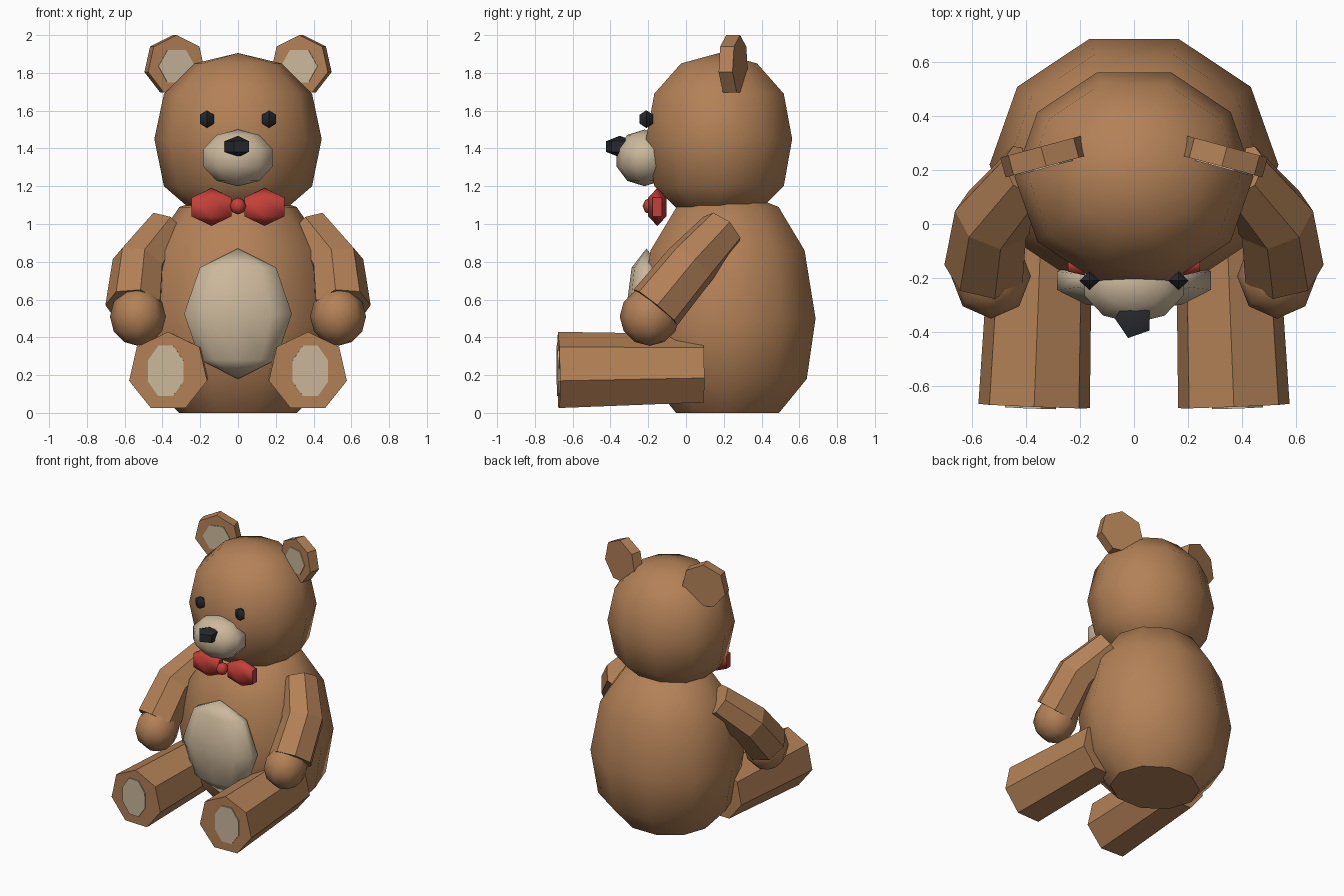
import bpy, bmesh
from math import sin, cos, pi, radians
from mathutils import Vector, Matrix

if "Cube" in bpy.data.objects:
    bpy.data.objects.remove(bpy.data.objects["Cube"])


def material(name, rgb):
    m = bpy.data.materials.new(name)
    m.diffuse_color = (*rgb, 1)
    m.use_nodes = True
    m.node_tree.nodes["Principled BSDF"].inputs["Base Color"].default_value = m.diffuse_color
    return m


FUR = material("fur", (0.45, 0.22, 0.095))
CREAM = material("cream", (0.60, 0.48, 0.33))
BLACK = material("black", (0.02, 0.022, 0.026))
RED = material("red", (0.55, 0.05, 0.04))


def finish(name, bm, mat, smooth_angle):
    """Turn a bmesh into an object; faces meeting below smooth_angle are smooth."""
    bmesh.ops.recalc_face_normals(bm, faces=bm.faces)
    for f in bm.faces:
        f.smooth = smooth_angle > 0
    for e in bm.edges:
        if e.is_manifold and e.calc_face_angle() > radians(smooth_angle):
            e.smooth = False
    me = bpy.data.meshes.new(name)
    bm.to_mesh(me)
    bm.free()
    me.materials.append(mat)
    ob = bpy.data.objects.new(name, me)
    bpy.context.collection.objects.link(ob)
    return ob


def skin(bm, rings):
    """Join consecutive vertex rings with quads."""
    for a, b in zip(rings, rings[1:]):
        n = len(a)
        for i in range(n):
            j = (i + 1) % n
            bm.faces.new((a[i], a[j], b[j], b[i]))


def lathe(name, y, rx, ry, profile, bottom, top, mat, n=10):
    """Elliptical rings (z, scale); bottom/top are apex heights, None = flat cap."""
    bm = bmesh.new()
    rings = [[bm.verts.new((rx * k * cos(2 * pi * i / n), y + ry * k * sin(2 * pi * i / n), z))
              for i in range(n)] for z, k in profile]
    skin(bm, rings)
    for ring, apex in ((rings[0], bottom), (rings[-1], top)):
        if apex is None:
            bm.faces.new(ring)
        else:
            v = bm.verts.new((0, y, apex))
            for i in range(n):
                bm.faces.new((ring[i], ring[(i + 1) % n], v))
    return finish(name, bm, mat, 43)


def tube(name, path, radii, n, lead, mat, phase=0.0, stretch=1.0):
    """Flat-sided prism along a path; first corner points towards lead."""
    bm = bmesh.new()
    pts = [Vector(p) for p in path]
    rings = []
    for k, (p, r) in enumerate(zip(pts, radii)):
        d = (pts[min(k + 1, len(pts) - 1)] - pts[max(k - 1, 0)]).normalized()
        u = Vector(lead)
        u = (u - d * u.dot(d)).normalized()
        w = d.cross(u)
        rings.append([bm.verts.new(p + u * r * stretch * cos(2 * pi * i / n + phase)
                                   + w * r * sin(2 * pi * i / n + phase)) for i in range(n)])
    skin(bm, rings)
    bm.faces.new(rings[0])
    bm.faces.new(rings[-1])
    return finish(name, bm, mat, 0)


def ball(name, centre, size, mat, seg, rings, turn=0.0, smooth=75):
    bm = bmesh.new()
    bmesh.ops.create_uvsphere(bm, u_segments=seg, v_segments=rings, radius=1)
    bm.transform(Matrix.Translation(centre) @ Matrix.Diagonal((*size, 1))
                 @ Matrix.Rotation(turn, 4, 'Z'))
    return finish(name, bm, mat, smooth)


# torso and head
lathe("body", 0.22, 0.535, 0.49,
      [(0, 0.585), (0.18, 0.90), (0.5, 1.0), (0.86, 0.875), (1.09, 0.58)], None, 1.2, FUR)
lathe("head", 0.175, 0.443, 0.407,
      [(1.06, 0.52), (1.2, 0.885), (1.45, 1.0), (1.69, 0.885), (1.85, 0.52)], 1.0, 1.905, FUR)
ball("belly_patch", (0, -0.21, 0.525), (0.30, 0.11, 0.345), CREAM, 10, 4)

# face
ball("muzzle", (0, -0.22, 1.35), (0.203, 0.155, 0.15), CREAM, 10, 5)
ball("nose", (0, -0.35, 1.41), (0.082, 0.088, 0.057), BLACK, 5, 3, pi / 2, 50)

# bow tie knot
ball("bow_knot", (0, -0.185, 1.095), (0.043, 0.045, 0.045), RED, 8, 4)

for s, side in ((-1, "right"), (1, "left")):
    ball(side + "_eye", (s * 0.165, -0.21, 1.555), (0.043, 0.041, 0.047), BLACK, 4, 3, 0, 50)
    ball(side + "_bow_loop", (s * 0.14, -0.152, 1.09), (0.14, 0.056, 0.1), RED, 6, 3, 0, 50)

    # ear disc, turned slightly inwards, with inner patch
    c = Vector((s * 0.335, 0.25, 1.84))
    face = Vector((-s * 0.26, -0.966, 0))
    tube(side + "_ear", [c - face * 0.038, c + face * 0.038], [0.16, 0.16], 7, (0, 0, 1), FUR)
    c.z = 1.835
    tube(side + "_inner_ear", [c + face * 0.03, c + face * 0.043], [0.1, 0.1], 6,
         (1, 0.0, 0), CREAM)

    # bent arm and hand
    tube(side + "_arm", [(s * 0.38, 0.19, 0.965), (s * 0.525, 0.02, 0.78), (s * 0.55, -0.16, 0.56)],
         [0.125, 0.145, 0.153], 7, (s, 0, 0), FUR)
    ball(side + "_hand", (s * 0.53, -0.193, 0.51), (0.148, 0.158, 0.155), FUR, 8, 6)

    # leg and foot pad
    hip, foot = Vector((s * 0.34, 0.09, 0.227)), Vector((s * 0.37, -0.675, 0.217))
    tube(side + "_leg", [hip, foot], [0.19, 0.212], 7, (0, 0, 1), FUR)
    out = (foot - hip).normalized()
    pad = foot + Vector((s * 0.013, 0, 0.005))
    tube(side + "_foot_pad", [pad - out * 0.01, pad + out * 0.007], [0.102, 0.102], 8,
         (0, 0, 1), CREAM, pi / 8, 1.42)
